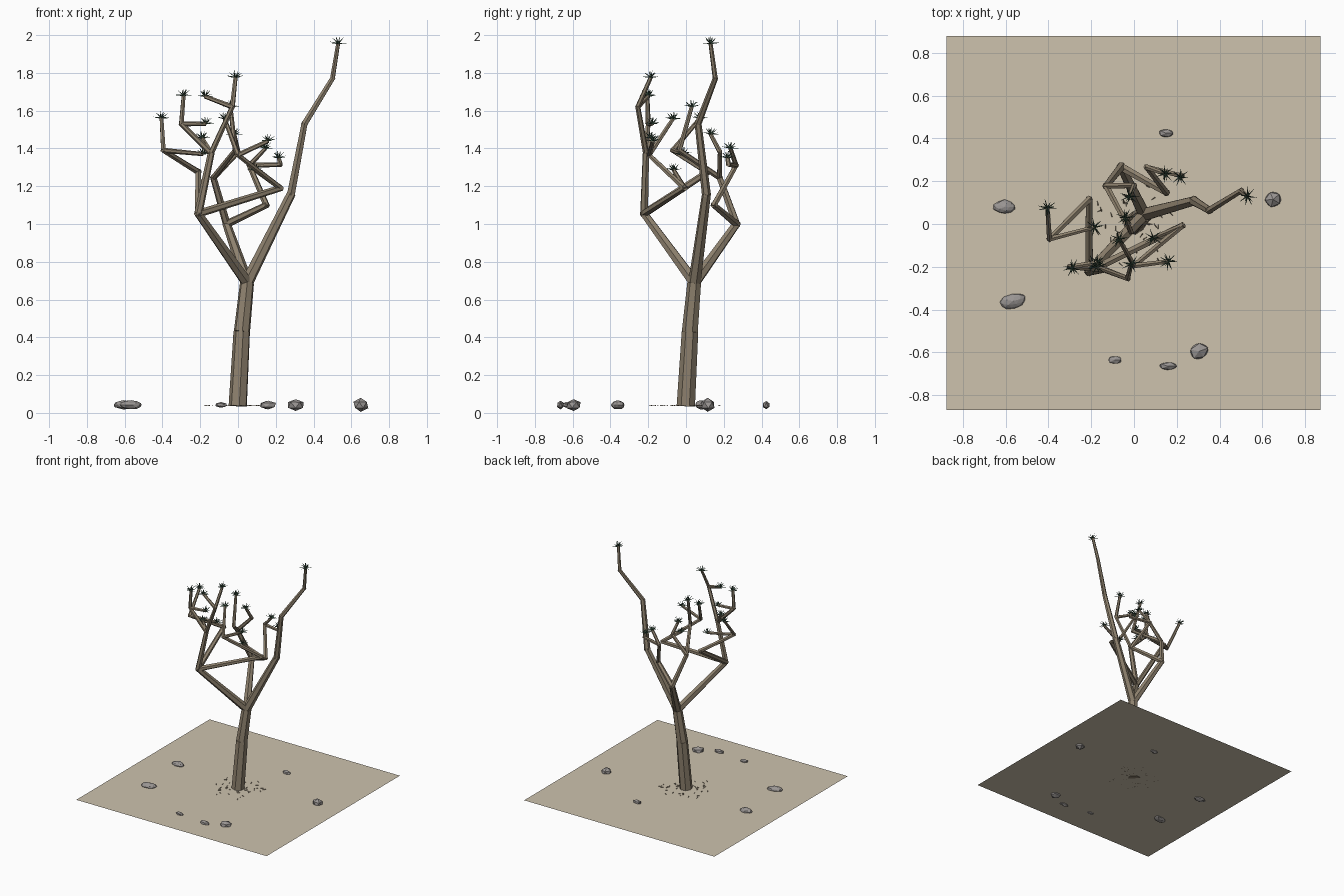
import bpy, bmesh, math, random
from mathutils import Vector, Matrix

if "Cube" in bpy.data.objects:
    bpy.data.objects.remove(bpy.data.objects["Cube"])

random.seed(4)
GZ = 0.037


def mat(name, c):
    m = bpy.data.materials.new(name)
    m.diffuse_color = (*c, 1)
    m.use_nodes = True
    m.node_tree.nodes["Principled BSDF"].inputs["Base Color"].default_value = m.diffuse_color
    return m


BARK = mat("bark", (0.27, 0.22, 0.155))
LEAF = mat("leaf", (0.05, 0.10, 0.065))
STONE = mat("stone", (0.32, 0.30, 0.29))
SAND = mat("sand", (0.61, 0.54, 0.42))
LITTER = mat("litter", (0.18, 0.14, 0.09))


def finish(bm, name, m):
    me = bpy.data.meshes.new(name)
    bm.to_mesh(me)
    bm.free()
    me.materials.append(m)
    ob = bpy.data.objects.new(name, me)
    bpy.context.collection.objects.link(ob)
    return ob


def cone(bm, a, b, r1, r2, sides):
    a, b = Vector(a), Vector(b)
    d = b - a
    M = Matrix.Translation((a + b) / 2) @ d.to_track_quat('Z', 'Y').to_matrix().to_4x4()
    bmesh.ops.create_cone(bm, cap_ends=True, segments=sides, radius1=r1, radius2=r2,
                          depth=d.length, matrix=M)


def tuft(bm, p):
    # fan of thin spiky blades
    for tilt, n, length in ((8, 7, 0.045), (42, 6, 0.042), (72, 3, 0.038)):
        for i in range(n):
            az = 2 * math.pi * i / n + random.uniform(-.3, .3)
            e = math.radians(tilt + random.uniform(-8, 8))
            d = Vector((math.cos(az) * math.cos(e), math.sin(az) * math.cos(e), math.sin(e)))
            cone(bm, p, Vector(p) + d * length, 0.0045, 0.0006, 3)


# Branch joints
J = dict(
    root=(0, 0, GZ), mid=(.021, .022, .43), fork=(.048, .045, .69),
    a=(.28, .108, 1.156), a2=(.352, .064, 1.53), a3=(.50, .155, 1.77),
    b=(-.21, -.222, 1.055), c=(-.06, .267, 1.0),
    e=(-.142, -.212, 1.375), e2=(-.03, -.255, 1.62), e3=(-.30, -.20, 1.53),
    f=(-.21, .115, 1.275), g=(-.395, -.07, 1.39),
    h=(.225, -.008, 1.19), k=(0, -.195, 1.365),
    m=(.15, .148, 1.10), p=(.06, .265, 1.31), p2=(.225, .225, 1.315),
    n=(-.13, .178, 1.245), q=(-.015, -.035, 1.39), r=(0, .18, 1.38),
)
# Leafy tips: parent joint and tip position
TIPS = [
    ("a3", (.53, .13, 1.955)), ("e2", (-.013, -.187, 1.775)), ("e2", (-.175, -.20, 1.675)),
    ("e3", (-.288, -.205, 1.68)), ("e3", (-.17, -.18, 1.53)), ("e", (-.19, -.188, 1.455)),
    ("g", (-.405, .075, 1.56)), ("g", (-.185, -.015, 1.37)), ("k", (.16, -.175, 1.44)),
    ("k", (-.07, -.07, 1.555)), ("h", (.09, -.065, 1.285)), ("p", (.145, .235, 1.40)),
    ("p2", (.215, .22, 1.35)), ("q", (-.04, .03, 1.62)), ("r", (-.02, .13, 1.475)),
]
# Limbs: start, end, radii
LIMBS = [
    ("fork", "a", .034, .024), ("a", "a2", .024, .018), ("a2", "a3", .018, .014),
    ("fork", "b", .032, .022), ("fork", "c", .032, .022),
    ("b", "e", .022, .018), ("b", "f", .021, .017), ("b", "h", .021, .017),
    ("e", "e2", .016, .013), ("e", "e3", .016, .013), ("f", "g", .017, .014),
    ("h", "k", .016, .013), ("c", "m", .021, .017), ("c", "n", .021, .017),
    ("m", "p", .017, .014), ("p", "p2", .014, .012),
    ("n", "q", .016, .013), ("n", "r", .016, .013),
]

# Trunk
bm = bmesh.new()
cone(bm, J["root"], J["mid"], .050, .045, 7)
cone(bm, J["mid"], J["fork"], .044, .038, 7)
finish(bm, "trunk", BARK)

# Branches
bm = bmesh.new()
for s, t, r1, r2 in LIMBS:
    a, b = Vector(J[s]), Vector(J[t])
    ext = (b - a).normalized() * 0.008
    cone(bm, a - ext, b + ext, r1, r2, 6)
for s, t in TIPS:
    cone(bm, J[s], t, .0135, .011, 6)
finish(bm, "branches", BARK)

# Leaf tufts
bm = bmesh.new()
for _, t in TIPS:
    tuft(bm, t)
finish(bm, "leaf_tufts", LEAF)

# Ground sheet
bm = bmesh.new()
bmesh.ops.create_grid(bm, x_segments=1, y_segments=1, size=0.874,
                      matrix=Matrix.Translation((-.002, .004, GZ)))
finish(bm, "ground", SAND)

# Rocks: x, y, half sizes, turn
ROCKS = [
    (-.605, .08, .053, .033, .024, 0), (-.565, -.36, .064, .036, .024, 15),
    (-.09, -.635, .036, .021, .016, 0), (.16, -.665, .048, .021, .025, 0),
    (.305, -.595, .049, .041, .034, 20), (.65, .115, .044, .043, .038, 40),
    (.15, .425, .039, .021, .023, 0),
]
for i, (x, y, sx, sy, sz, ang) in enumerate(ROCKS):
    bm = bmesh.new()
    bmesh.ops.create_icosphere(bm, subdivisions=1 + (i < 2), radius=1)
    for v in bm.verts:
        v.co *= random.uniform(.88, 1.06)
    bm.transform(Matrix.Translation((x, y, .042)) @ Matrix.Rotation(math.radians(ang), 4, 'Z')
                 @ Matrix.Diagonal((sx, sy, sz, 1)))
    finish(bm, f"rock_{i + 1}", STONE)

# Fallen litter around the trunk
bm = bmesh.new()
for i in range(45):
    az, d = random.uniform(0, 2 * math.pi), random.uniform(.06, .2)
    p = Vector((math.cos(az) * d, math.sin(az) * d, GZ + .001))
    w = random.uniform(0, 2 * math.pi)
    cone(bm, p, p + Vector((math.cos(w), math.sin(w), 0)) * .022, .003, .001, 3)
finish(bm, "litter", LITTER)
